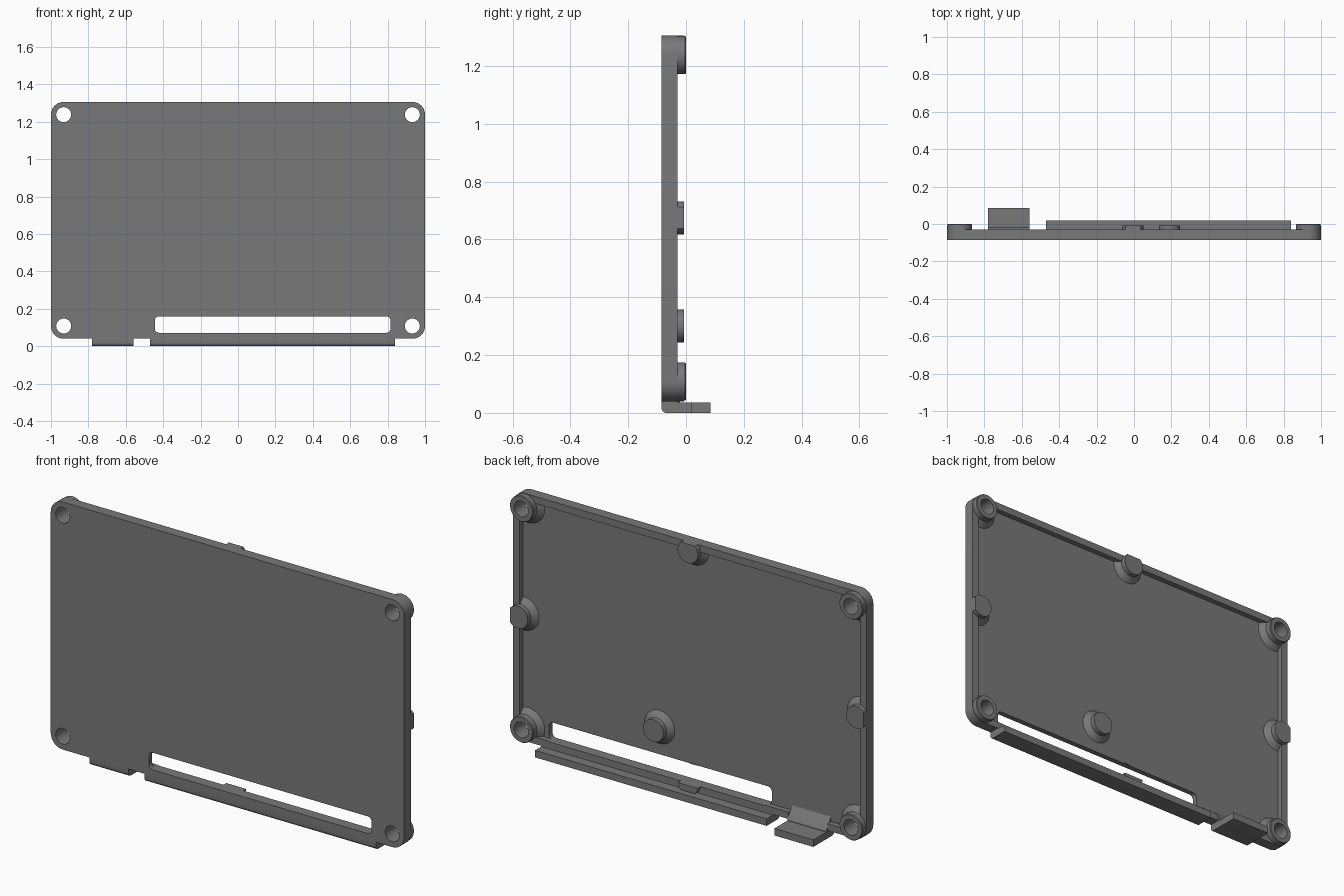
import bpy, bmesh, math

if "Cube" in bpy.data.objects:
    bpy.data.objects.remove(bpy.data.objects["Cube"])

FRONT, FLOOR, RIM, TOP = -0.085, -0.058, -0.03, 0.0   # depth levels along y
Z0, Z1, RAD = 0.04, 1.306, 0.068                      # panel bottom, top, corner radius

grey = bpy.data.materials.new("dark_grey")
grey.diffuse_color = (0.19, 0.19, 0.19, 1)
grey.use_nodes = True
grey.node_tree.nodes["Principled BSDF"].inputs["Base Color"].default_value = grey.diffuse_color


def make(name, bm):
    bmesh.ops.recalc_face_normals(bm, faces=bm.faces)
    me = bpy.data.meshes.new(name)
    bm.to_mesh(me)
    bm.free()
    ob = bpy.data.objects.new(name, me)
    bpy.context.collection.objects.link(ob)
    me.materials.append(grey)
    return ob


def prism(name, pts, a, b, axis):
    """Extrude (x,z) points along y, or (y,z) points along x, from a to b."""
    def at(p, d):
        return (p[0], d, p[1]) if axis == 'Y' else (d, p[0], p[1])
    bm = bmesh.new()
    lo = [bm.verts.new(at(p, a)) for p in pts]
    hi = [bm.verts.new(at(p, b)) for p in pts]
    bm.faces.new(lo)
    bm.faces.new(hi[::-1])
    for i in range(len(pts)):
        j = (i + 1) % len(pts)
        bm.faces.new((lo[i], lo[j], hi[j], hi[i]))
    return make(name, bm)


def rounded(x0, x1, z0, z1, r, n=10):
    pts = []
    corners = ((x1 - r, z1 - r), (x0 + r, z1 - r), (x0 + r, z0 + r), (x1 - r, z0 + r))
    for k, (cx, cz) in enumerate(corners):
        for i in range(n + 1):
            t = math.pi / 2 * (k + i / n)
            pts.append((cx + r * math.cos(t), cz + r * math.sin(t)))
    return pts


def lathe(name, x, z, profile, n=48):
    """Round solid about the y direction from (radius, y) pairs."""
    bm = bmesh.new()
    rings = [[bm.verts.new((x + r * math.cos(2 * math.pi * i / n), y,
                            z + r * math.sin(2 * math.pi * i / n))) for i in range(n)]
             for r, y in profile]
    bm.faces.new(rings[0])
    bm.faces.new(rings[-1])
    for a, b in zip(rings, rings[1:]):
        for i in range(n):
            j = (i + 1) % n
            bm.faces.new((a[i], a[j], b[j], b[i]))
    return make(name, bm)


def boolean(ob, cutter, op='DIFFERENCE'):
    m = ob.modifiers.new("cut", 'BOOLEAN')
    m.operation, m.object, m.solver = op, cutter, 'EXACT'
    bpy.context.view_layer.objects.active = ob
    bpy.ops.object.modifier_apply(modifier=m.name)


# Cutters
clip = prism("clip_cutter", rounded(-1, 1, Z0, Z1, RAD), -0.2, 0.2, 'Y')
pocket = prism("pocket_cutter", rounded(-0.962, 0.962, Z0 + 0.035, Z1 - 0.036, 0.035),
               FLOOR, 0.2, 'Y')
slot = prism("slot_cutter", rounded(-0.445, 0.815, 0.072, 0.16, 0.022, 6), -0.2, 0.2, 'Y')
notch = prism("notch_cutter", [(-0.78, 0), (-0.56, 0), (-0.56, 0.1), (-0.78, 0.1)],
              FLOOR, 0.2, 'Y')
cutters = [clip, pocket, slot, notch]

# Panel with raised rim, slot and rim notch
panel = prism("panel", rounded(-1, 1, Z0, Z1, RAD), FRONT, RIM, 'Y')
for c in (pocket, slot, notch):
    boolean(panel, c)
parts = [panel]

# Corner screw bosses with flared bases and through holes
for x in (-1 + RAD, 1 - RAD):
    for z in (Z0 + RAD, Z1 - RAD):
        boss = lathe("screw_boss", x, z, [(0.092, FLOOR - 0.005), (0.092, FLOOR),
                                          (0.066, -0.033), (0.066, -0.004), (0.063, TOP)])
        hole = lathe("hole_cutter", x, z, [(0.04, -0.2), (0.04, 0.2)], 40)
        cutters.append(hole)
        boolean(boss, clip, 'INTERSECT')
        boolean(boss, hole)
        boolean(panel, hole)
        parts.append(boss)

# Support pegs: one on the floor, four trimmed by the panel edges
for name, x, z in (("floor_peg", 0.19, 0.30), ("left_peg", -0.957, 0.675),
                   ("right_peg", 0.957, 0.675), ("top_peg", -0.005, 1.266),
                   ("bottom_peg", -0.005, 0.08)):
    peg = lathe(name, x, z, [(0.085, FLOOR - 0.005), (0.085, FLOOR),
                             (0.057, -0.033), (0.057, -0.007)])
    if name != "floor_peg":
        boolean(peg, clip, 'INTERSECT')
    if name == "bottom_peg":
        boolean(peg, slot)
    parts.append(peg)


# Bottom tab and long lip, rounded along the front lower edge
def ledge(name, x0, x1, back):
    r = 0.018
    pts = [(FRONT + r - r * math.cos(t), r - r * math.sin(t))
           for t in (i * math.pi / 12 for i in range(7))]
    pts += [(back, 0), (back, 0.036), (RIM, 0.036), (RIM, Z0), (FRONT, Z0)]
    return prism(name, pts, x0, x1, 'X')


parts.append(ledge("wide_tab", -0.78, -0.56, 0.085))
parts.append(ledge("long_lip", -0.47, 0.84, 0.02))

# Sloped ramp in the rim notch
parts.append(prism("tab_ramp", [(FLOOR - 0.005, 0.036), (-0.02, 0.036), (-0.02, 0.042),
                                (FLOOR, 0.1), (FLOOR - 0.005, 0.1)], -0.78, -0.56, 'X'))

for c in cutters:
    bpy.data.objects.remove(c)
bpy.ops.object.select_all(action='DESELECT')
for ob in parts:
    ob.select_set(True)
bpy.context.view_layer.objects.active = panel
bpy.ops.object.shade_smooth_by_angle(angle=math.radians(30))
